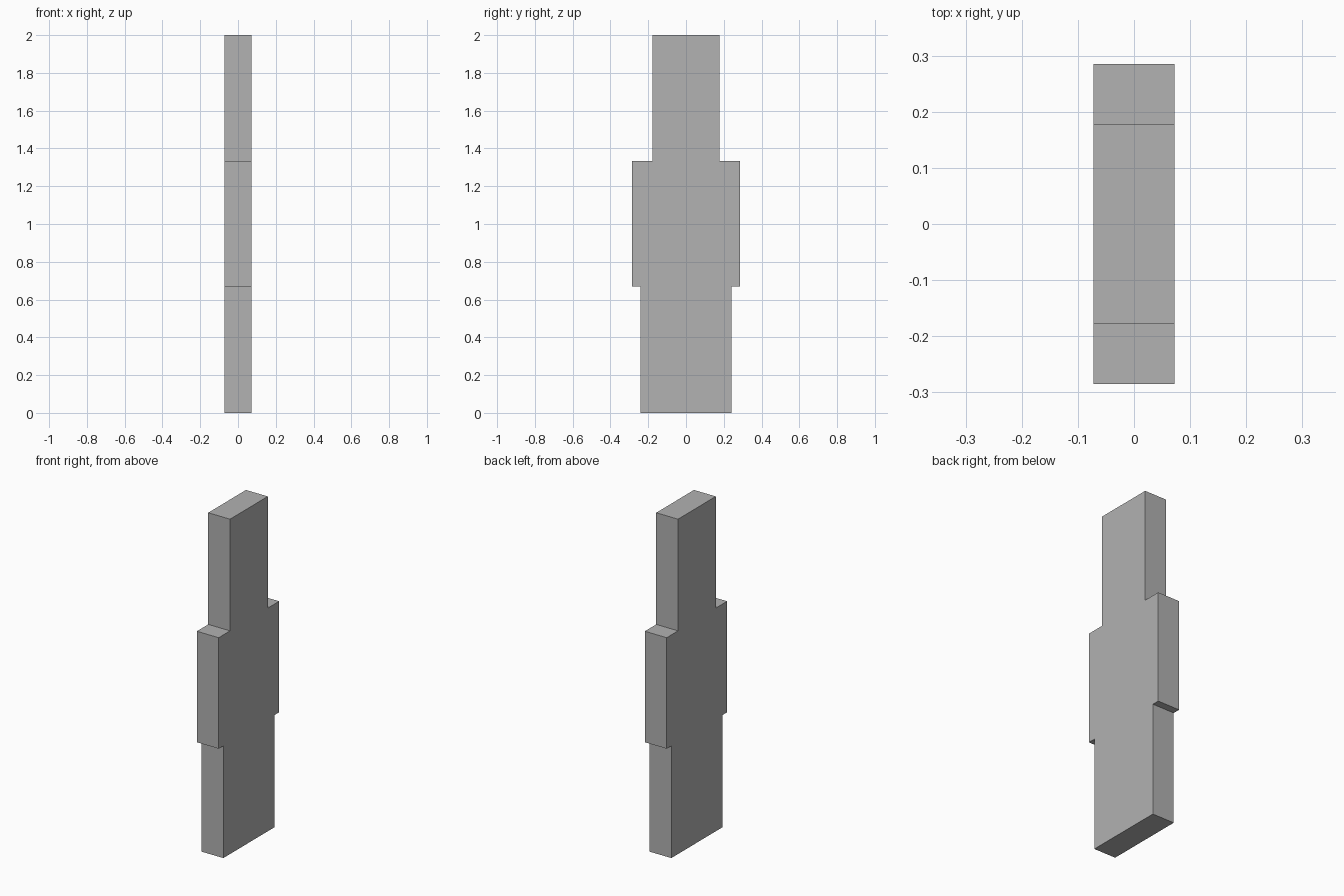
import bpy
import bmesh

# Remove the default cube
cube = bpy.data.objects.get("Cube")
if cube:
    bpy.data.objects.remove(cube, do_unlink=True)

# Plain grey material
GREY = (0.445, 0.445, 0.445, 1.0)
grey = bpy.data.materials.new("plain_grey")
grey.use_nodes = True
grey.diffuse_color = GREY
grey.node_tree.nodes["Principled BSDF"].inputs["Base Color"].default_value = GREY

HALF_THICKNESS = 0.072

# Half width, bottom and top of each step, from the base up
STEPS = [(0.241, 0.0, 0.67), (0.285, 0.67, 1.333), (0.178, 1.333, 2.0)]

# Stepped outline: up one side, then mirrored down the other
side = [(w, z) for w, low, high in STEPS for z in (low, high)]
outline = side + [(-w, z) for w, z in reversed(side)]

# Extrude the outline into one solid slab
bm = bmesh.new()
face = bm.faces.new([bm.verts.new((-HALF_THICKNESS, y, z)) for y, z in outline])
result = bmesh.ops.extrude_face_region(bm, geom=[face], use_keep_orig=True)
moved = [v for v in result["geom"] if isinstance(v, bmesh.types.BMVert)]
bmesh.ops.translate(bm, verts=moved, vec=(2 * HALF_THICKNESS, 0, 0))
bmesh.ops.recalc_face_normals(bm, faces=bm.faces[:])

mesh = bpy.data.meshes.new("stepped_slab")
bm.to_mesh(mesh)
bm.free()
mesh.materials.append(grey)
slab = bpy.data.objects.new("stepped_slab", mesh)
bpy.context.collection.objects.link(slab)
